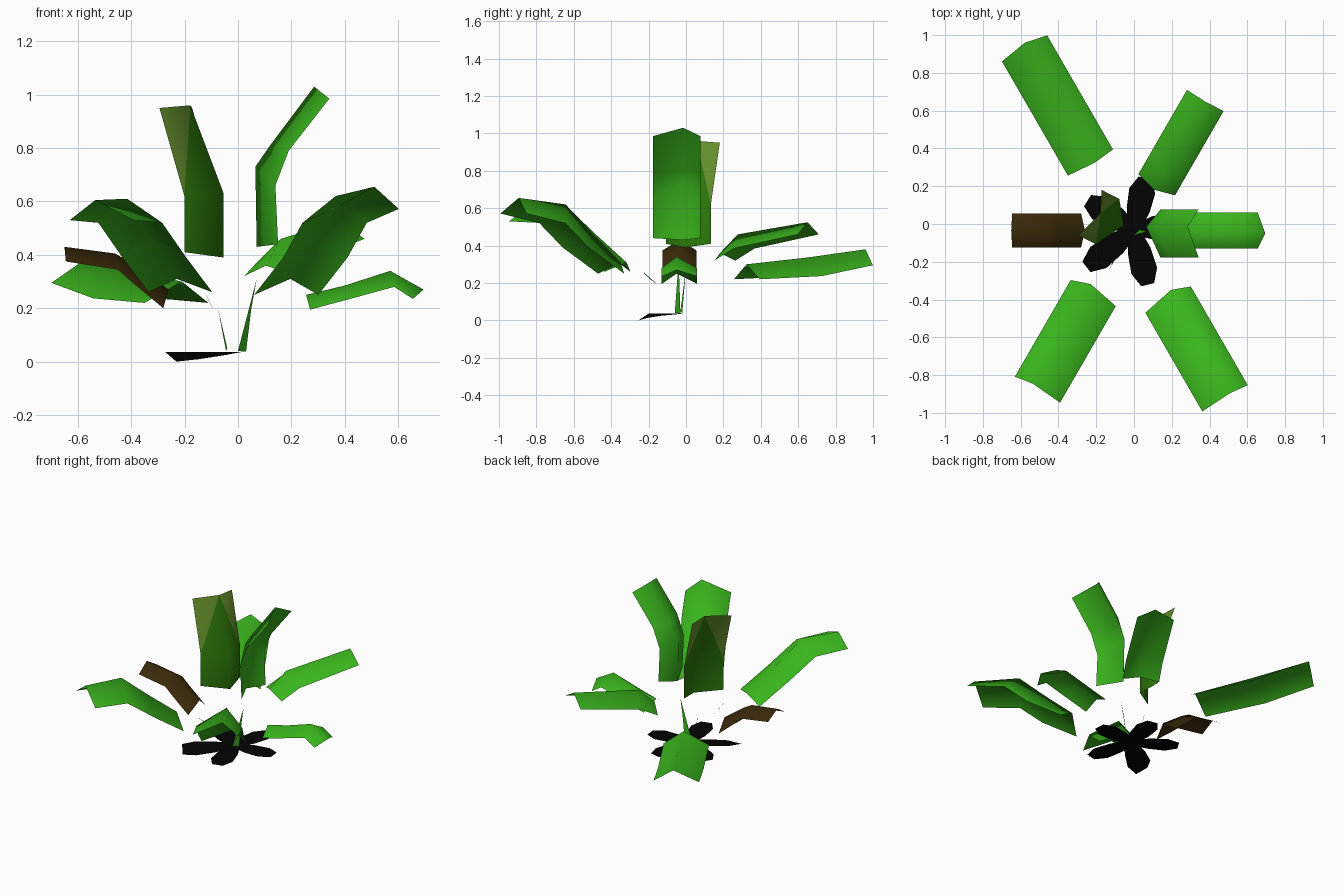
import bpy, bmesh
from math import radians
from mathutils import Matrix, Vector

cube = bpy.data.objects.get("Cube")
if cube:
    bpy.data.objects.remove(cube, do_unlink=True)


def material(name, r, g, b):
    mat = bpy.data.materials.new(name)
    mat.use_nodes = True
    mat.diffuse_color = (r, g, b, 1)
    shader = mat.node_tree.nodes["Principled BSDF"]
    shader.inputs["Base Color"].default_value = (r, g, b, 1)
    shader.inputs["Roughness"].default_value = 0.9
    return mat


GREEN = material("leaf green", 0.042, 0.46, 0.012)
DARK = material("dark leaf green", 0.026, 0.19, 0.003)
OLIVE = material("olive", 0.13, 0.28, 0.025)
BROWN = material("dry brown", 0.045, 0.024, 0.003)
BLACK = material("black", 0.001, 0.001, 0.001)


def finish(name, bm, mats, smooth=True):
    mesh = bpy.data.meshes.new(name)
    for face in bm.faces:
        face.smooth = smooth
    bm.to_mesh(mesh)
    bm.free()
    for mat in mats:
        mesh.materials.append(mat)
    obj = bpy.data.objects.new(name, mesh)
    bpy.context.collection.objects.link(obj)
    return obj


def leaf(name, heading, centre, half, fold, ridge, edge, mats=(GREEN,)):
    """Folded strip: ridge and edge are (distance out, height) along the heading.
    A second material colours the outer triangles of the tip."""
    bm = bmesh.new()
    turn = Matrix.Rotation(radians(heading), 3, "Z")
    rows = []
    for (ru, rz), (eu, ez) in zip(ridge, edge):
        section = [(eu, centre - half, ez), (ru, fold, rz), (eu, centre + half, ez)]
        rows.append([bm.verts.new(turn @ Vector(p)) for p in section])
    for a, b in zip(rows, rows[1:]):
        if len(mats) > 1 and b is rows[-1]:
            bm.faces.new((a[0], b[1], a[1]))
            bm.faces.new((a[1], b[1], a[2]))
            bm.faces.new((a[0], b[0], b[1])).material_index = 1
            bm.faces.new((b[1], b[2], a[2])).material_index = 1
        else:
            for side in (0, 1):
                bm.faces.new((a[side], b[side], b[side + 1], a[side + 1]))
    return finish(name, bm, mats)


# Spreading outer leaves
leaf("back_right_leaf", 120, 0.037, 0.138, 0.02,
     [(0.385, 0.30), (0.75, 0.335), (1.12, 0.38)],
     [(0.397, 0.22), (0.78, 0.237), (1.095, 0.295)])
leaf("back_left_leaf", 60, 0, 0.112, 0.0,
     [(0.21, 0.36), (0.32, 0.46), (0.75, 0.525)],
     [(0.24, 0.32), (0.36, 0.385), (0.755, 0.46)])
leaf("front_right_leaf", 240, -0.004, 0.138, -0.04,
     [(0.39, 0.31), (0.58, 0.46), (0.76, 0.61), (1.0, 0.605)],
     [(0.425, 0.26), (0.62, 0.39), (0.80, 0.52), (1.015, 0.53)])
leaf("front_left_leaf", 300, -0.044, 0.139, -0.005,
     [(0.40, 0.31), (0.57, 0.46), (0.74, 0.62), (1.03, 0.655)],
     [(0.437, 0.25), (0.656, 0.39), (0.80, 0.52), (1.04, 0.572)])
leaf("left_leaf", 0, -0.035, 0.095, -0.05,
     [(0.255, 0.25), (0.40, 0.285), (0.57, 0.34), (0.695, 0.27)],
     [(0.27, 0.195), (0.42, 0.235), (0.585, 0.28), (0.655, 0.235)])

# Dried leaf
leaf("right_leaf", 180, 0.035, 0.09, 0.035,
     [(0.26, 0.27), (0.40, 0.37), (0.46, 0.405), (0.65, 0.43)],
     [(0.28, 0.20), (0.40, 0.30), (0.45, 0.345), (0.645, 0.375)], (BROWN,))

# Upright inner leaves, one with olive tip edges
leaf("upright_left_leaf", 0, -0.05, 0.127, -0.015,
     [(0.07, 0.43), (0.065, 0.73), (0.12, 0.81), (0.285, 1.03)],
     [(0.15, 0.44), (0.14, 0.66), (0.19, 0.79), (0.342, 0.985)])
leaf("upright_right_leaf", 153, 0.052, 0.135, 0.03,
     [(0.045, 0.39), (0.045, 0.63), (0.185, 0.96)],
     [(0.13, 0.41), (0.13, 0.62), (0.235, 0.95)], (DARK, OLIVE))

# Flat five-petalled base, one petal drooping to the ground along its front side
bm = bmesh.new()
outline = [(0, 0.03), (0.38, 0.062), (0.75, 0.07), (1, 0.035)]
for angle, length in ((5, 0.27), (78, 0.28), (148, 0.29), (218, 0.32), (284, 0.30)):
    turn = Matrix.Rotation(radians(angle), 3, "Z")
    rows = []
    for t, w in outline:
        rows.append([bm.verts.new(turn @ Vector((t * length, s * w, 0))
                                  + Vector((0, -0.03, 0.037))) for s in (-1, 1)])
        if angle == 218:
            rows[-1][1].co.z -= 0.037 * t
    for a, b in zip(rows, rows[1:]):
        bm.faces.new((a[0], b[0], b[1], a[1]))
finish("base_petals", bm, [BLACK], smooth=False)

# Thin sprouts rising from the centre
for name, points in (
    ("left_sprout", [(0, -0.06, 0.04), (0.03, -0.03, 0.037), (0.05, -0.035, 0.2), (0.07, -0.04, 0.31)]),
    ("right_sprout", [(-0.045, -0.02, 0.04), (-0.04, -0.03, 0.05), (-0.075, -0.01, 0.2), (-0.09, 0, 0.28)]),
    ("stray_sprout", [(-0.09, -0.15, 0.19), (-0.105, -0.195, 0.222), (-0.13, -0.24, 0.27)]),
):
    bm = bmesh.new()
    bm.faces.new([bm.verts.new(p) for p in points])
    finish(name, bm, [GREEN], smooth=False)
